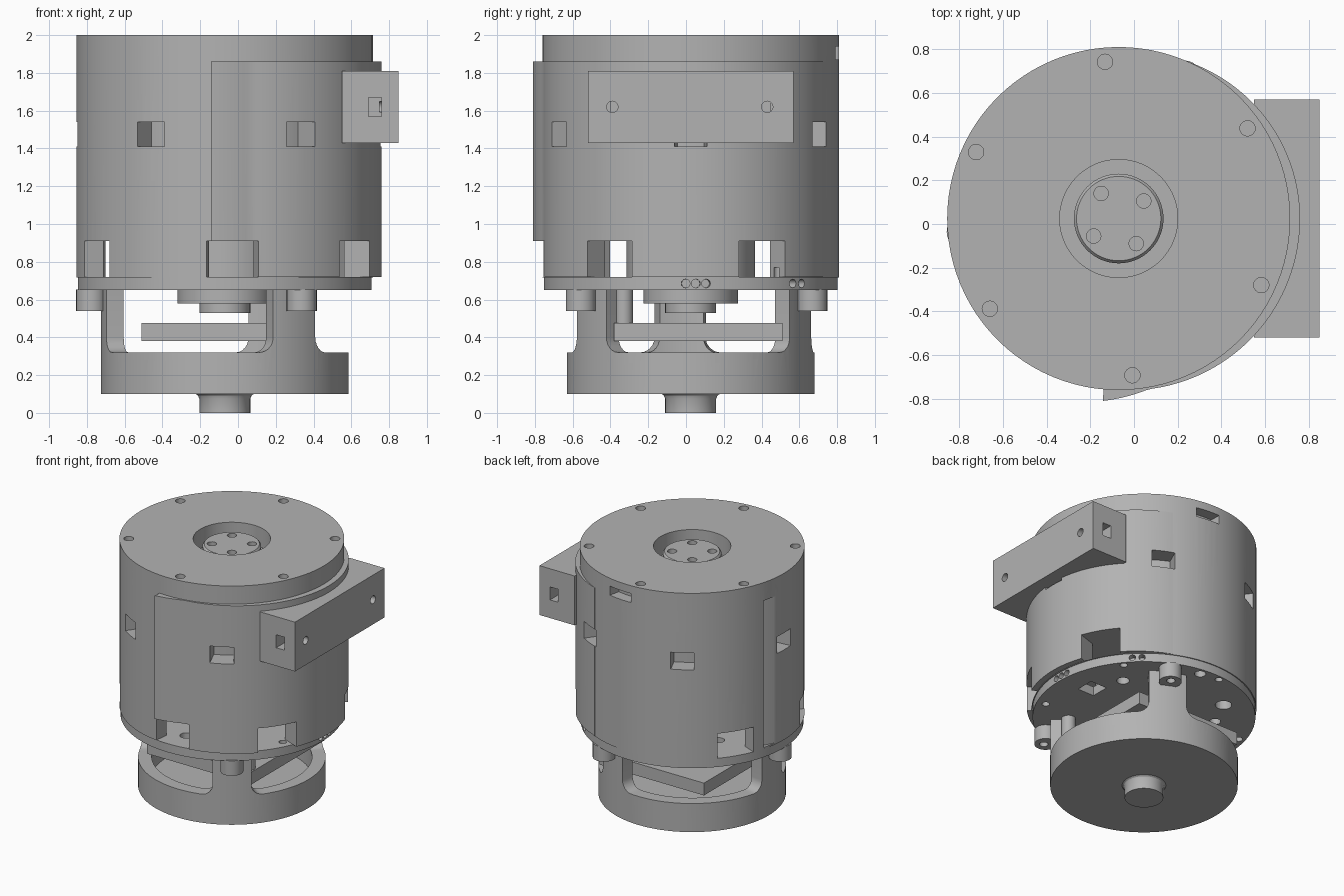
import bpy, bmesh, math
from mathutils import Matrix, Vector

if "Cube" in bpy.data.objects:
    bpy.data.objects.remove(bpy.data.objects["Cube"])

CX, CY = -0.07, 0.025      # common axis of the round parts
GREY = 0.45
grey = bpy.data.materials.new("machined grey")
grey.use_nodes = True
grey.diffuse_color = (GREY, GREY, GREY, 1)
grey.node_tree.nodes["Principled BSDF"].inputs["Base Color"].default_value = (GREY, GREY, GREY, 1)


def finish(name, bm):
    bmesh.ops.recalc_face_normals(bm, faces=bm.faces)
    mesh = bpy.data.meshes.new(name)
    bm.to_mesh(mesh)
    bm.free()
    mesh.materials.append(grey)
    ob = bpy.data.objects.new(name, mesh)
    bpy.context.collection.objects.link(ob)
    return ob


def polar(radius, angle, z=0):
    a = math.radians(angle)
    return Vector((CX + radius * math.cos(a), CY + radius * math.sin(a), z))


def lathe(name, profile, closed=False, steps=96):
    """Spin a (radius, z) profile about the common axis."""
    bm = bmesh.new()
    vs = [bm.verts.new((CX + r, CY, z)) for r, z in profile]
    es = [bm.edges.new(p) for p in zip(vs, vs[1:])]
    if closed:
        es.append(bm.edges.new((vs[-1], vs[0])))
    bmesh.ops.spin(bm, geom=vs + es, cent=(CX, CY, 0), axis=(0, 0, 1),
                   angle=math.tau, steps=steps, use_merge=True)
    bmesh.ops.remove_doubles(bm, verts=bm.verts, dist=1e-5)
    return finish(name, bm)


def rod(name, pos, radius, depth, direction=(0, 0, 1), sides=24):
    """Cylinder centred on pos, pointing along direction."""
    bm = bmesh.new()
    turn = Vector(direction).to_track_quat('Z', 'Y').to_matrix().to_4x4()
    bmesh.ops.create_cone(bm, cap_ends=True, segments=sides, radius1=radius, radius2=radius,
                          depth=depth, matrix=Matrix.Translation(pos) @ turn)
    return finish(name, bm)


def box(name, low, high):
    bm = bmesh.new()
    low, high = Vector(low), Vector(high)
    bmesh.ops.create_cube(bm, size=1, matrix=Matrix.Translation((low + high) / 2)
                          @ Matrix.Diagonal((*(high - low), 1)))
    return finish(name, bm)


def arc_block(name, angles, inner, outer, bottom, top):
    """Curved block; inner, outer and bottom may be functions of the angle."""
    val = lambda f, a: f(a) if callable(f) else f
    bm = bmesh.new()
    rows = []
    for a in angles:
        ri, ro, z = val(inner, a), val(outer, a), val(bottom, a)
        rows.append([bm.verts.new(polar(r, a, h)) for r, h in
                     ((ri, z), (ro, z), (ro, top), (ri, top))])
    for p, q in zip(rows, rows[1:]):
        for i in range(4):
            j = (i + 1) % 4
            bm.faces.new((p[i], p[j], q[j], q[i]))
    bm.faces.new(rows[0])
    bm.faces.new(rows[-1])
    return finish(name, bm)


def span(a, b, n=8):
    return [a + (b - a) * i / n for i in range(n + 1)]


def cut(ob, cutters):
    for c in cutters:
        c.hide_render = True
        m = ob.modifiers.new("cut", 'BOOLEAN')
        m.operation, m.solver, m.object = 'DIFFERENCE', 'EXACT', c
    graph = bpy.context.evaluated_depsgraph_get()
    mesh = bpy.data.meshes.new_from_object(ob.evaluated_get(graph))
    ob.modifiers.clear()
    ob.data = mesh


def discard(cutters):
    for c in cutters:
        bpy.data.objects.remove(c)


# main drum with the recessed cap
body = lathe("drum_body", [(0, 0.65), (0.778, 0.65), (0.778, 0.717), (0.785, 0.717),
                           (0.785, 2), (0.27, 2), (0.27, 1.85), (0, 1.85)])


# eccentric wrap with a raised lip along its front edge
def wrap_radius(a):
    r = 0.785 + 0.045 * math.cos(math.radians(a * 90 / 66 if a > 0 else a))
    return max(r, 0.838 - 0.045 * (a + 95) / 15)


wrap = arc_block("outer_wrap", span(-95, 65, 80), 0.76, wrap_radius, 0.72, 1.86)

# openings shared by drum and wrap: lower ports and upper slots
shared = [arc_block("port", span(a - 10, a + 10), 0.5, 0.95, 0.72, 0.91)
          for a in (28, 148, 209, -87, -32)]
shared += [arc_block("slot", span(a - 6, a + 6), 0.66, 0.95, 1.41, 1.54)
           for a in range(0, 360, 60)]

# openings in the drum only
own = [lathe("cavity", [(0.34, 0.72), (0.68, 0.72), (0.68, 0.91), (0.34, 0.91)], True)]
own.append(arc_block("cap_notch", span(78, 92), 0.7, 0.9, 1.87, 1.94))
own.append(arc_block("seam", span(164.5, 173), lambda a: 0.75 + 0.036 * (a - 164.5) / 8.5,
                     0.9, 0.73, 1.86))
own += [rod("cap_hole", polar(0.72, 95 + 60 * k, 2), 0.035, 0.16) for k in range(6)]
own += [rod("lip_hole", polar(0.78, a, 0.685), 0.023, 0.1, polar(1, a) - polar(0, a), 16)
        for a in (-2, 2, 6, 44, 49)]
# holes through the floor plate: angle, distance, radius
for a, r, size in ((123, 0.58, 0.058), (95, 0.74, 0.027), (147, 0.5, 0.04), (165, 0.73, 0.027),
                   (39, 0.74, 0.027), (-25, 0.71, 0.027), (34, 0.53, 0.045), (83, 0.72, 0.04),
                   (-87, 0.6, 0.045), (209, 0.6, 0.045)):
    own.append(rod("floor_hole", polar(r, a, 0.67), size, 0.2))
sq = polar(0.54, 8)
own.append(box("floor_window", (sq.x - 0.07, sq.y - 0.07, 0.6), (sq.x + 0.07, sq.y + 0.07, 0.8)))
cut(body, shared + own)
cut(wrap, shared)
discard(shared + own)

# hub inside the cap recess
hub = lathe("hub", [(0, 1.8), (0.205, 1.8), (0.205, 1.945), (0.193, 1.96), (0, 1.96)], steps=64)
holes = [rod("hub_hole", polar(0.14, 125 + 90 * k, 1.96), 0.033, 0.12) for k in range(4)]
cut(hub, holes)
discard(holes)

# side connector box
conn = box("connector_box", (0.55, -0.52, 1.43), (0.85, 0.57, 1.81))
holes = [rod("screw_hole", (0.85, y, 1.62), 0.03, 0.2, (1, 0, 0)) for y in (-0.39, 0.43)]
holes += [box("end_hole", (0.69, y - 0.12, 1.57), (0.76, y + 0.12, 1.67)) for y in (-0.52, 0.57)]
cut(conn, holes)
discard(holes)

# base cup with three columns, windows rounded at the bottom
base = lathe("base_cup", [(0, 0.1), (0.655, 0.1), (0.655, 0.655), (0.56, 0.655),
                          (0.56, 0.16), (0, 0.16)])
HALF, FILLET = 48, 7


def sill(a, mid):
    t = max(0, (abs(a - mid) - (HALF - FILLET)) / FILLET)
    return 0.32 + 0.08 * (1 - math.sqrt(max(0, 1 - t * t)))


holes = []
for mid in (5, 125, 245):
    ends = [HALF - FILLET * (1 - math.sin(math.radians(d))) for d in range(0, 91, 15)]
    angles = [mid - e for e in reversed(ends)] + span(mid - 38, mid + 38, 24) + [mid + e for e in ends]
    holes.append(arc_block("window", angles, 0.45, 0.8, lambda a, m=mid: sill(a, m), 0.75))
cut(base, holes)
discard(holes)

# shaft stub, bearing housing and collar
lathe("shaft_stub", [(0, 0), (0.135, 0), (0.135, 0.075), (0.142, 0.092), (0.16, 0.105), (0, 0.105)], steps=48)
lathe("bearing_housing", [(0, 0.53), (0.135, 0.53), (0.135, 0.58), (0.25, 0.58),
                          (0.25, 0.655), (0, 0.655)], steps=64)

# square board inside the cup
box("square_board", (-0.51, -0.38, 0.38), (0.38, 0.51, 0.475))

# lugs over the columns and one long post
for k in range(3):
    a = -55 + 120 * k
    lug = rod("mounting_lug", polar(0.71, a, 0.597), 0.08, 0.115)
    hole = [rod("lug_hole", polar(0.725, a, 0.54), 0.03, 0.1)]
    cut(lug, hole)
    discard(hole)
rod("long_post", (0.32, -0.33, 0.565), 0.05, 0.19)

# smooth the round walls, keep the edges crisp
bpy.ops.object.select_all(action='DESELECT')
for ob in bpy.context.scene.objects:
    if ob.type == 'MESH':
        ob.select_set(True)
        bpy.context.view_layer.objects.active = ob
bpy.ops.object.shade_smooth_by_angle(angle=math.radians(25))
